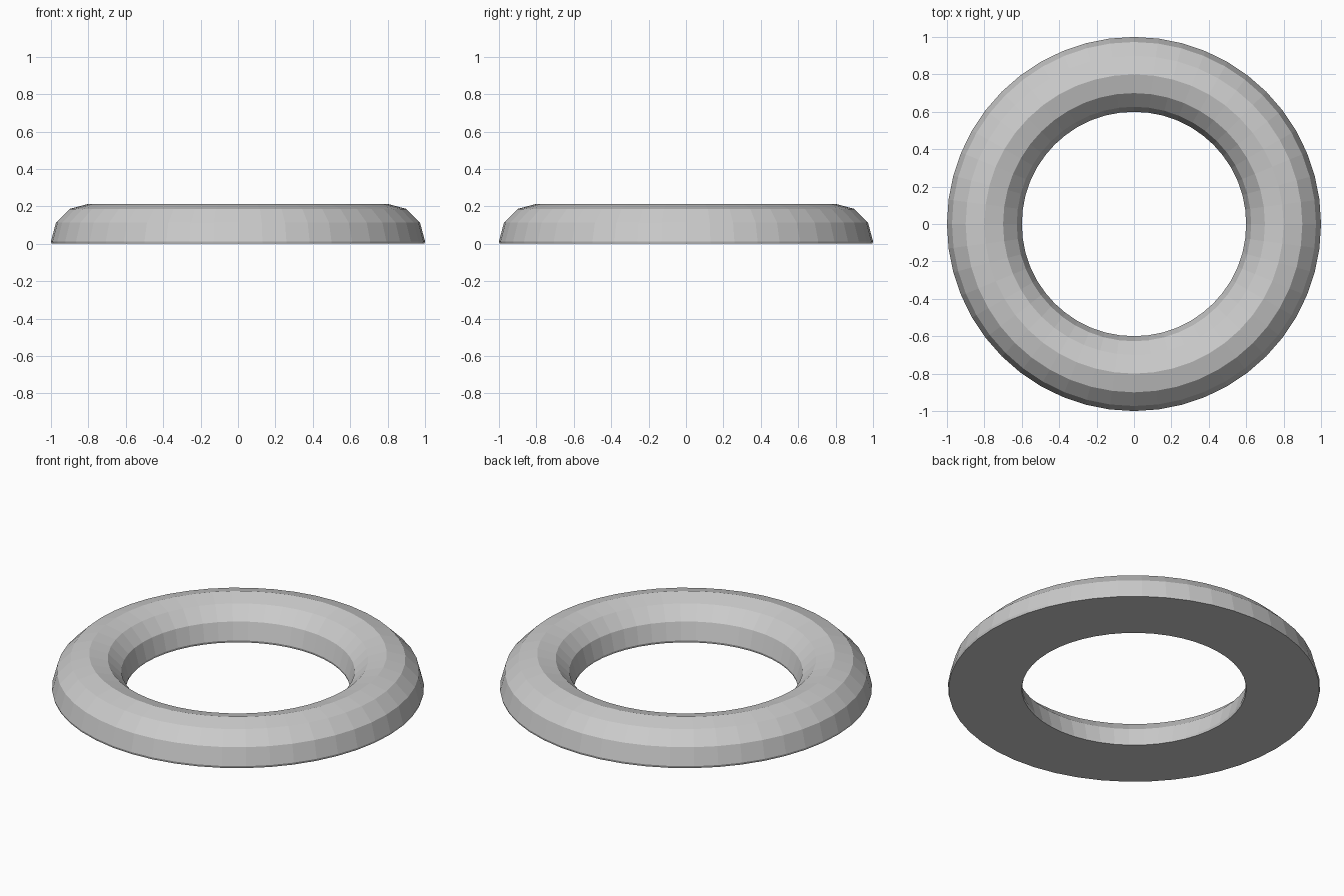
import bpy, bmesh
from math import sin, cos, radians, pi

if "Cube" in bpy.data.objects:
    bpy.data.objects.remove(bpy.data.objects["Cube"])

SEGMENTS = 48
MAJOR, MINOR, LIFT = 0.8, 0.2, 0.013

# Cross-section: upper half of a 12-sided tube plus a thin undercut lip at the base
profile = [(MAJOR + MINOR * cos(radians(a)), LIFT + MINOR * sin(radians(a)))
           for a in range(0, 181, 30)]
profile = [(0.9965, 0.0)] + profile + [(0.6035, 0.0)]

# Sweep the closed cross-section around the z axis
bm = bmesh.new()
rings = []
for i in range(SEGMENTS):
    t = 2 * pi * i / SEGMENTS
    rings.append([bm.verts.new((r * cos(t), r * sin(t), z)) for r, z in profile])
n = len(profile)
for i in range(SEGMENTS):
    a, b = rings[i], rings[(i + 1) % SEGMENTS]
    for j in range(n):
        k = (j + 1) % n
        bm.faces.new((a[j], b[j], b[k], a[k]))
bmesh.ops.recalc_face_normals(bm, faces=bm.faces)

mesh = bpy.data.meshes.new("half_round_ring")
bm.to_mesh(mesh)
bm.free()
ring = bpy.data.objects.new("half_round_ring", mesh)
bpy.context.collection.objects.link(ring)
